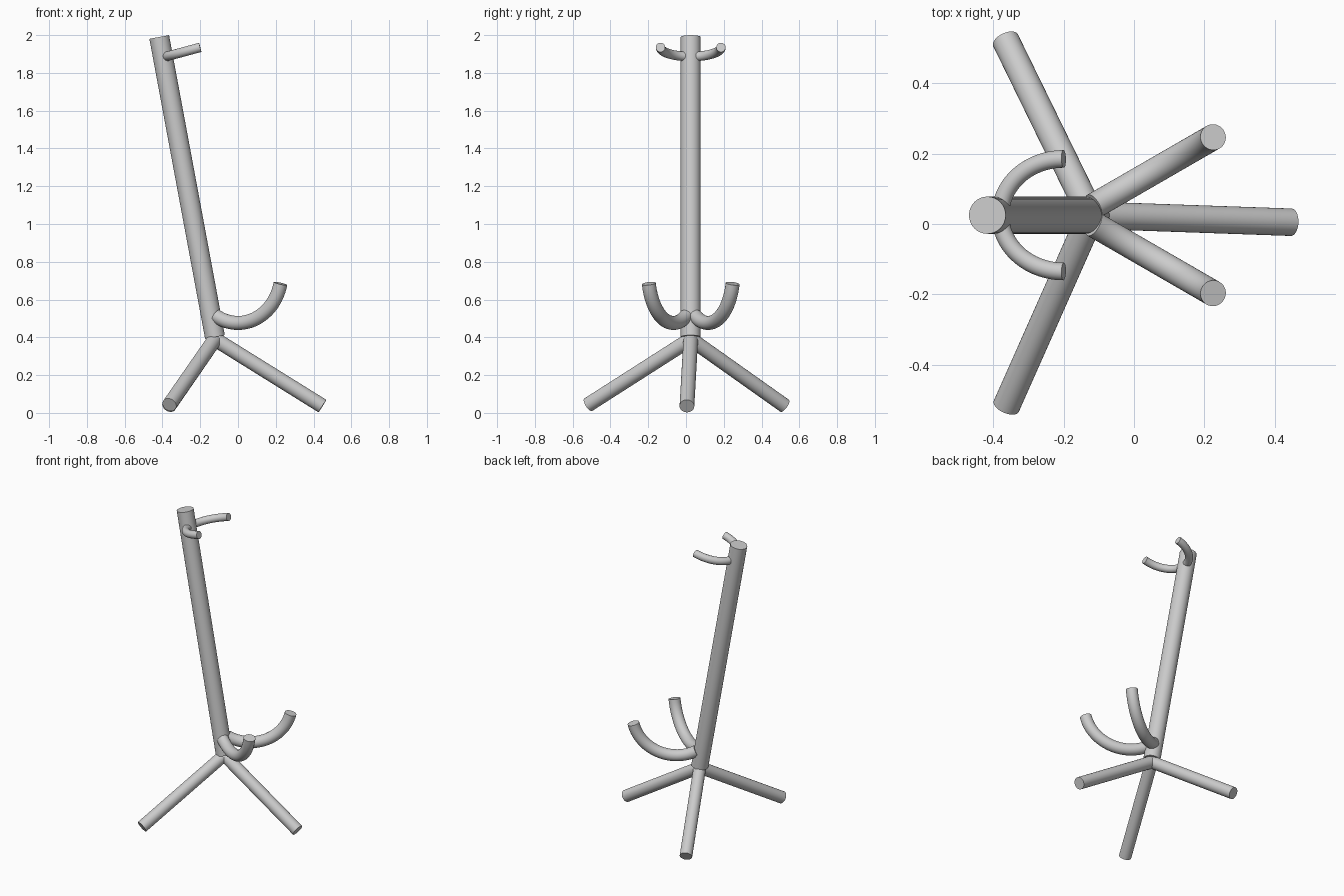
import bpy
from math import sin, cos, radians

if "Cube" in bpy.data.objects:
    bpy.data.objects.remove(bpy.data.objects["Cube"])

MID = 0.025  # y of the stand's mirror plane


def tube(name, points, radius):
    """Capped round tube along a path, turned into a smooth mesh."""
    curve = bpy.data.curves.new(name, 'CURVE')
    curve.dimensions = '3D'
    curve.bevel_depth = radius
    curve.bevel_resolution = 14
    curve.use_fill_caps = True
    spline = curve.splines.new('POLY')
    spline.points.add(len(points) - 1)
    for p, co in zip(spline.points, points):
        p.co = (*co, 1)
    obj = bpy.data.objects.new(name, curve)
    bpy.context.collection.objects.link(obj)
    bpy.ops.object.select_all(action='DESELECT')
    obj.select_set(True)
    bpy.context.view_layer.objects.active = obj
    bpy.ops.object.convert(target='MESH')
    bpy.ops.object.shade_smooth_by_angle(angle=radians(35))
    return obj


# Leaning pole
tube("pole", [(-0.122, MID, 0.402), (-0.417, MID, 1.99)], 0.053)

# Tripod legs
hub = (-0.122, MID, 0.39)
tube("front_leg", [hub, (0.447, 0.005, 0.036)], 0.039)
tube("back_leg_left", [hub, (-0.365, 0.522, 0.038)], 0.039)
tube("back_leg_right", [hub, (-0.363, -0.518, 0.043)], 0.039)

STEPS = 24
for side, label in ((1, "left"), (-1, "right")):
    # Lower cradle arm: upright circular arc, splayed 30 degrees outward
    arm = []
    for i in range(STEPS + 1):
        a = radians(-30 + 107.6 * i / STEPS)
        u = 0.266 * sin(a)
        arm.append((u * cos(radians(30)),
                    MID + side * (0.092 + u * sin(radians(30))),
                    0.742 - 0.266 * cos(a)))
    tube("lower_arm_" + label, arm, 0.037)

    # Upper neck prong: quarter arc rising towards the front
    prong = []
    for i in range(STEPS + 1):
        a = radians(10 + 80 * i / STEPS)
        x = -0.2 - 0.18 * cos(a)
        prong.append((x, MID + side * 0.16 * sin(a), 1.935 + 0.27 * (x + 0.2)))
    tube("upper_prong_" + label, prong, 0.025)
